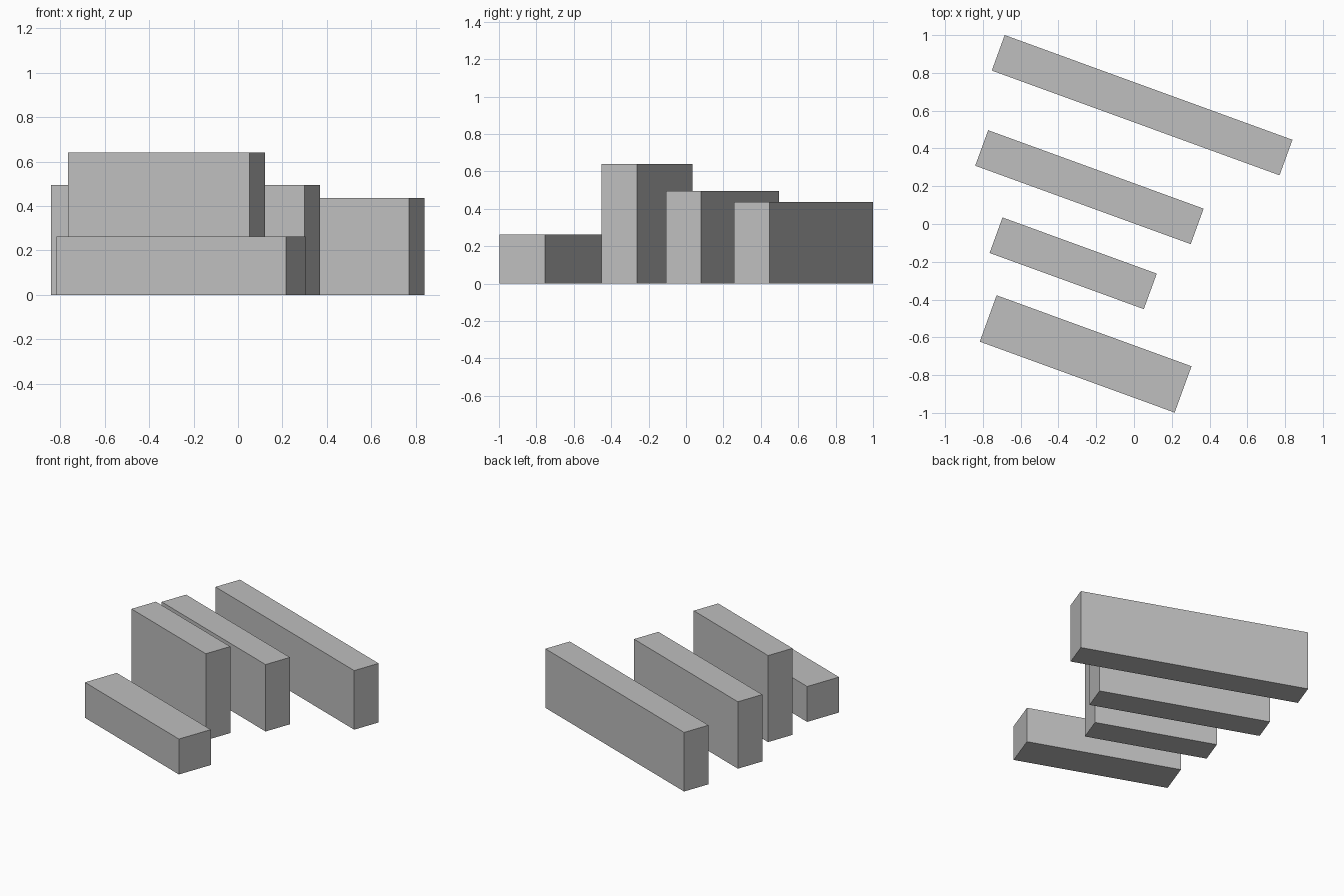
import bpy
import math

cube = bpy.data.objects.get("Cube")
if cube:
    bpy.data.objects.remove(cube, do_unlink=True)

# One plain grey for every block
GREY = (0.52, 0.52, 0.52, 1.0)
grey = bpy.data.materials.new("light_grey")
grey.use_nodes = True
grey.diffuse_color = GREY
grey.node_tree.nodes["Principled BSDF"].inputs["Base Color"].default_value = GREY

TURN = math.radians(-20)


def add_block(name, x, y, length, width, height):
    """Long block standing on the ground, turned to the shared row angle."""
    bpy.ops.mesh.primitive_cube_add(size=1, location=(x, y, height / 2),
                                    rotation=(0, 0, TURN))
    block = bpy.context.object
    block.name = name
    block.scale = (length, width, height)
    bpy.ops.object.transform_apply(location=False, rotation=False, scale=True)
    block.data.materials.append(grey)


# Four parallel blocks, from back to front
add_block("back_block", 0.043, 0.629, 1.621, 0.20, 0.437)
add_block("middle_back_block", -0.236, 0.195, 1.214, 0.20, 0.495)
add_block("middle_front_block", -0.322, -0.208, 0.869, 0.20, 0.64)
add_block("front_block", -0.256, -0.688, 1.098, 0.261, 0.262)
